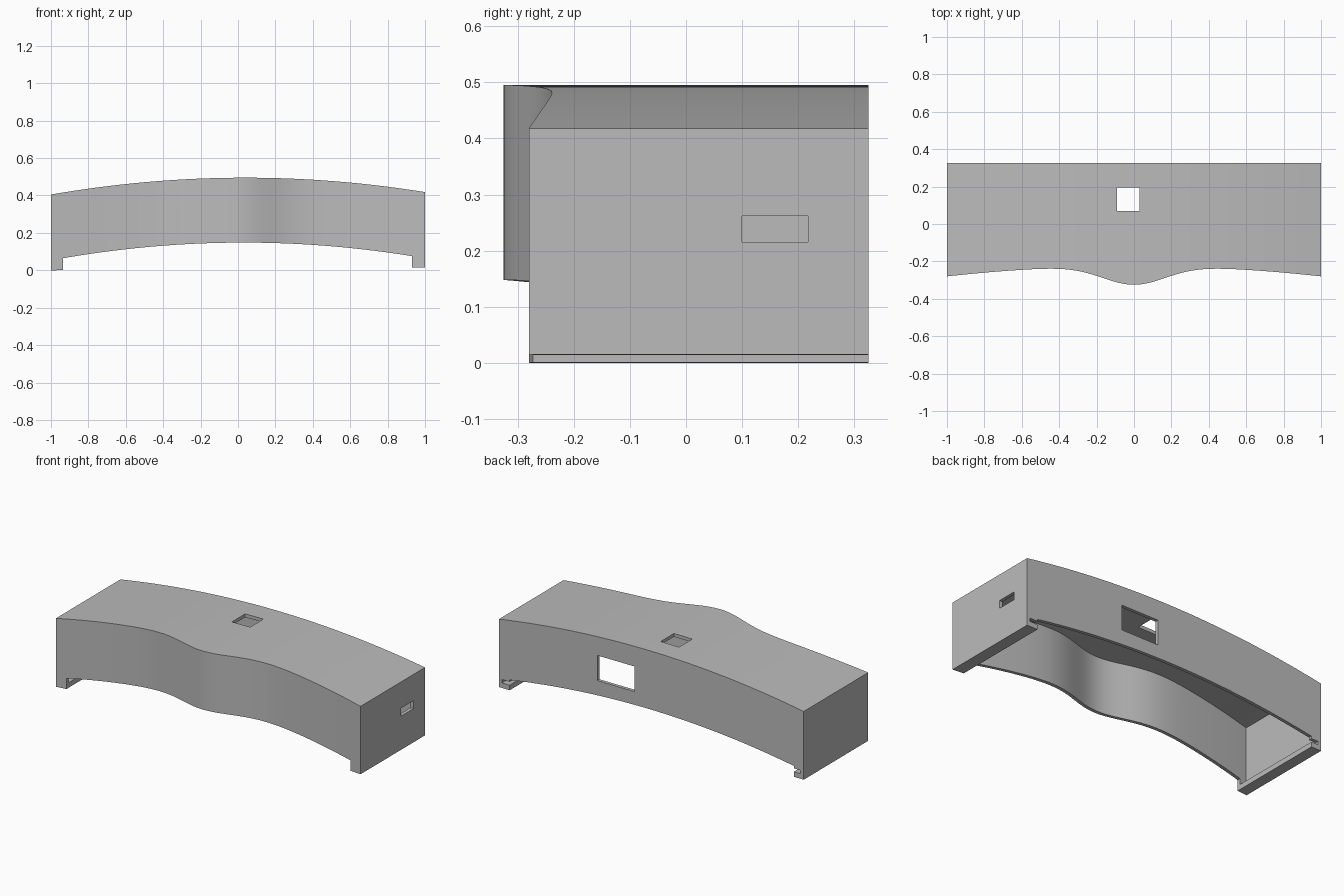
import bpy, bmesh, math

cube = bpy.data.objects.get("Cube")
if cube:
    bpy.data.objects.remove(cube, do_unlink=True)

WALL = 0.02
BACK = 0.325
FOOT_IN_L, FOOT_IN_R = -0.935, 0.93
STEPS = 32

grey = bpy.data.materials.new("plain grey")
grey.use_nodes = True
colour = (0.5, 0.5, 0.5, 1)
grey.diffuse_color = colour
grey.node_tree.nodes["Principled BSDF"].inputs["Base Color"].default_value = colour


# Curves that define the shell
def front(x):
    return -0.225 - 0.055 * x * x - 0.1 * math.exp(-(x / 0.24) ** 2)


def roof(x):
    return 0.495 - 0.0835 * x * x + 0.0065 * x


def rim(x):
    return 0.148 - 0.0895 * x * x + 0.0055 * x


def floor(x):
    return 0.0075 * (x + 1)


def loft(name, a, b, y0, y1, z0, z1):
    """Solid from x=a to x=b whose four sides follow functions of x."""
    grid = [i / STEPS for i in range(-STEPS, STEPS + 1)]
    xs = [a] + [x for x in grid if a + 0.005 < x < b - 0.005] + [b]
    bm = bmesh.new()
    rings = [[bm.verts.new((x, y, z)) for y, z in (
        (y0(x), z0(x)), (y1(x), z0(x)), (y1(x), z1(x)), (y0(x), z1(x)))] for x in xs]
    for r, s in zip(rings, rings[1:]):
        for k in range(4):
            n = (k + 1) % 4
            bm.faces.new((r[k], r[n], s[n], s[k]))
    bm.faces.new(rings[0])
    bm.faces.new(rings[-1])
    bmesh.ops.recalc_face_normals(bm, faces=bm.faces)
    mesh = bpy.data.meshes.new(name)
    bm.to_mesh(mesh)
    bm.free()
    obj = bpy.data.objects.new(name, mesh)
    bpy.context.collection.objects.link(obj)
    mesh.materials.append(grey)
    return obj


def const(v):
    return lambda x: v


def box(name, a, b, y0, y1, z0, z1):
    return loft(name, a, b, const(y0), const(y1), const(z0), const(z1))


# Outer body
shell = loft("arched_shell", -1, 1, front, const(BACK), floor, roof)


def lip_top(x):
    return floor(x) + 0.03


def slot_top(x):
    return floor(x) + 0.05


inner = 1 - WALL
cutters = [
    # Space under the arch, leaving a foot at each end
    loft("arch_cutter", FOOT_IN_L, FOOT_IN_R, const(-1), const(1), const(-0.5), rim),
    # Hollow inside, resting on the foot lips
    loft("cavity_cutter", -inner, inner, lambda x: front(x) + WALL,
         const(BACK - WALL), lip_top, lambda x: roof(x) - WALL),
    # Slots through the back wall above each lip
    loft("left_slot_cutter", 0.9, inner, const(0.2), const(0.5), lip_top, slot_top),
    loft("right_slot_cutter", -inner, -0.9, const(0.2), const(0.5), lip_top, slot_top),
    # Openings in the back, side and roof
    box("back_window_cutter", 0.109, 0.353, 0.25, 0.5, 0.226, 0.375),
    box("side_port_cutter", 0.9, 1.1, 0.1, 0.217, 0.215, 0.262),
    box("roof_hole_cutter", -0.09, 0.03, 0.07, 0.195, 0.4, 0.6),
]

bpy.ops.object.select_all(action='DESELECT')
bpy.context.view_layer.objects.active = shell
shell.select_set(True)
for cutter in cutters:
    cutter.hide_render = True
    mod = shell.modifiers.new(cutter.name, 'BOOLEAN')
    mod.operation = 'DIFFERENCE'
    mod.solver = 'EXACT'
    mod.object = cutter
    bpy.ops.object.modifier_apply(modifier=mod.name)
    bpy.data.objects.remove(cutter, do_unlink=True)

bpy.ops.object.shade_smooth_by_angle(angle=math.radians(25))
